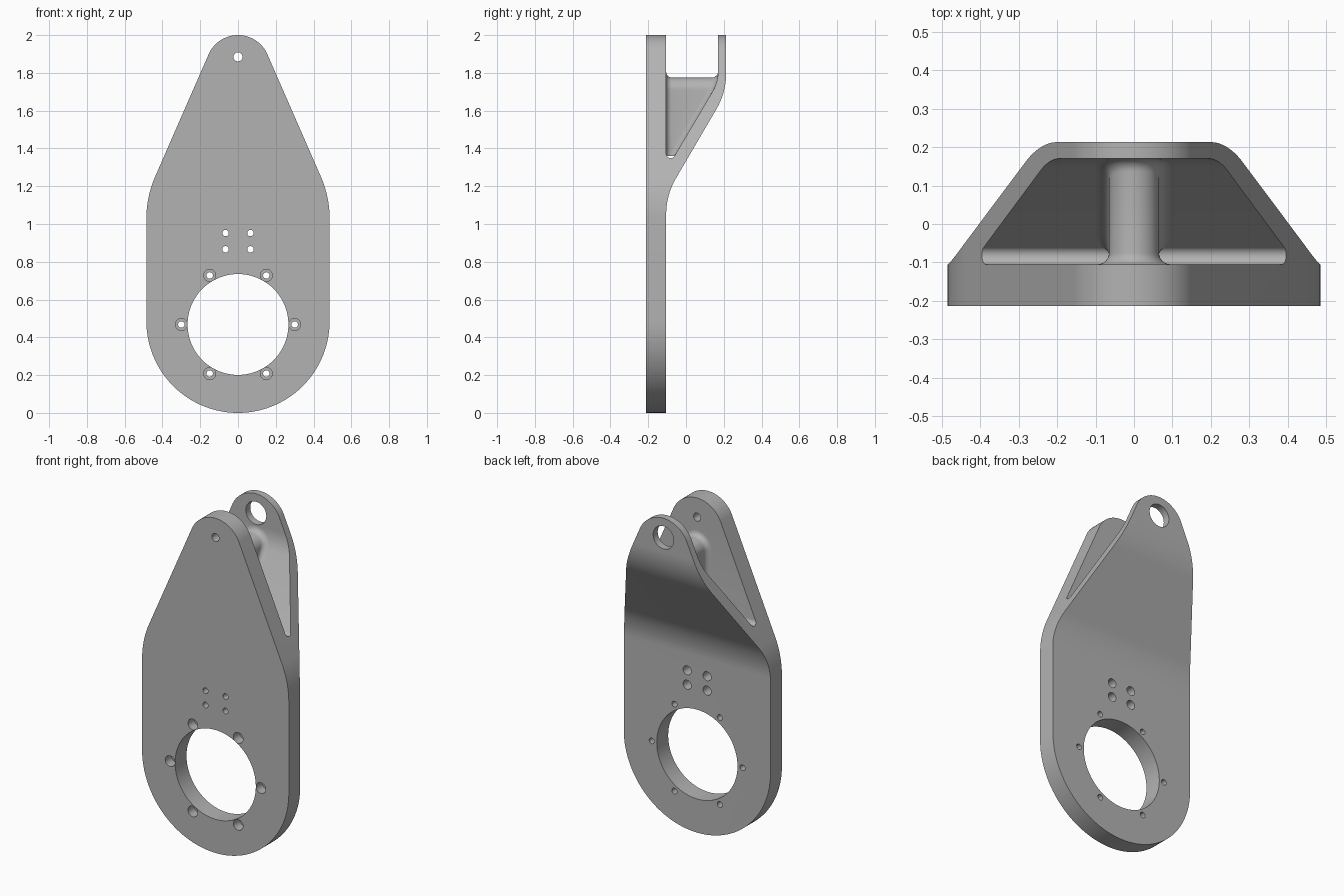
import bpy, bmesh
from math import sin, cos, radians, pi, hypot

cube = bpy.data.objects.get("Cube")
if cube:
    bpy.data.objects.remove(cube)

grey = bpy.data.materials.new("plain grey")
grey.use_nodes = True
grey.diffuse_color = (0.45, 0.45, 0.45, 1)
grey.node_tree.nodes["Principled BSDF"].inputs["Base Color"].default_value = grey.diffuse_color

FRONT, PLATE_BACK, TAB_BACK, TAB_FRONT = -0.213, -0.105, 0.213, 0.17


def arc(cx, cz, r, a0, a1, n=16):
    angles = [radians(a0 + (a1 - a0) * i / n) for i in range(n + 1)]
    return [(cx + r * cos(a), cz + r * sin(a)) for a in angles]


def make_object(name, bm):
    bmesh.ops.recalc_face_normals(bm, faces=bm.faces)
    mesh = bpy.data.meshes.new(name)
    bm.to_mesh(mesh)
    bm.free()
    mesh.materials.append(grey)
    ob = bpy.data.objects.new(name, mesh)
    bpy.context.collection.objects.link(ob)
    return ob


def prism(name, points, lo, hi, along):
    """Extrude a 2D profile (horizontal, z) along x or y."""
    bm = bmesh.new()
    place = (lambda p, d: (d, p[0], p[1])) if along == "x" else (lambda p, d: (p[0], d, p[1]))
    face = bm.faces.new([bm.verts.new(place(p, lo)) for p in points])
    ext = bmesh.ops.extrude_face_region(bm, geom=[face])["geom"]
    shift = (hi - lo, 0, 0) if along == "x" else (0, hi - lo, 0)
    bmesh.ops.translate(bm, vec=shift, verts=[v for v in ext if isinstance(v, bmesh.types.BMVert)])
    return make_object(name, bm)


def cut(target, tool, operation):
    tool.hide_render = True
    mod = target.modifiers.new("cut", "BOOLEAN")
    mod.operation, mod.solver, mod.object = operation, "EXACT", tool
    bpy.context.view_layer.objects.active = target
    bpy.ops.object.modifier_apply(modifier=mod.name)
    bpy.data.objects.remove(tool)


def drill(target, x, z, r, lo, hi, n=24):
    cut(target, prism("drill", arc(x, z, r, 0, 360, n)[:-1], lo, hi, "y"), "DIFFERENCE")


def smooth(ob):
    bpy.ops.object.select_all(action="DESELECT")
    ob.select_set(True)
    bpy.context.view_layer.objects.active = ob
    bpy.ops.object.shade_smooth_by_angle(angle=radians(30))


# Side profile: thick plate with a bent tab rising behind it
LEAN = 30.4
inner = arc(TAB_FRONT - 0.22, 1.811, 0.22, 0, -LEAN, 12) + arc(-0.081, 1.373, 0.024, -LEAN, -180, 14)
side = [(FRONT, -0.1), (PLATE_BACK, -0.1)]
side += arc(PLATE_BACK + 0.38, 1.05, 0.38, 180, 180 - LEAN)
side += arc(TAB_BACK - 0.38, 1.80, 0.38, -LEAN, 0)
side += [(TAB_BACK, 2.1), (TAB_FRONT, 2.1)] + inner
side += [(PLATE_BACK, 2.1), (FRONT, 2.1)]
body = prism("bracket_body", side, -0.6, 0.6, "x")

# Front outline: round bottom, straight flanks, tapering to a round top
half = arc(0, 0.485, 0.485, -90, 0, 40)
half += arc(0.485 - 0.55, 1.03, 0.55, 0, 23.6)
half += arc(0, 1.83, 0.17, 23.6, 90, 24)
outline = half + [(-x, z) for x, z in reversed(half[1:-1])]
cut(body, prism("outline", outline, -0.4, 0.4, "y"), "INTERSECT")

# Large bore with a ring of six counterbored screw holes
BORE_Z = 0.468
drill(body, 0, BORE_Z, 0.267, -0.4, 0, 80)
for x, z in arc(0, BORE_Z, 0.30, 0, 300, 5):
    drill(body, x, z, 0.017, -0.4, 0)
    drill(body, x, z, 0.032, -0.4, FRONT + 0.06)

# Four small holes, counterbored from the back
for x in (-0.066, 0.066):
    for z in (0.866, 0.952):
        drill(body, x, z, 0.017, -0.4, 0)
        drill(body, x, z, 0.027, PLATE_BACK - 0.06, 0)

# Pivot holes: small in the plate, large in the tab
drill(body, 0, 1.885, 0.024, -0.4, 0)
drill(body, 0, 1.885, 0.068, 0.1, 0.4, 40)
smooth(body)


# Round-topped rib bridging the gap, filleted into both walls
def tab_wall(z):
    if z >= inner[0][1]:
        return TAB_FRONT
    for (y1, z1), (y0, z0) in zip(inner, inner[1:]):
        if z0 <= z <= z1:
            return y0 + (y1 - y0) * (z - z0) / (z1 - z0)
    return PLATE_BACK


R, TOP = 0.065, 1.775
levels = [1.36 + (TOP - R - 1.36) * i / 10 for i in range(10)]
ring = [(R, z, 1, 0) for z in levels]
ring += [(x, z, x / R, (z - TOP + R) / R) for x, z in arc(0, TOP - R, R, 0, 180, 24)]
ring += [(-R, z, -1, 0) for z in reversed(levels)]
sweep = [radians(90 - 15 * i) for i in range(7)]
bm = bmesh.new()
rows = []
for x, z, nx, nz in ring:
    row = []
    gap = max(tab_wall(z) - PLATE_BACK, 0.002)
    f = min(0.03, gap / 2.2)
    stations = [(f * (1 - sin(a)), f * (1 - cos(a)), False) for a in sweep]
    stations += [(d, o, True) for d, o, _ in reversed(stations)]
    stations = [(-0.004, f, False)] + stations + [(-0.004, f, True)]
    for d, o, at_tab in stations:
        pz = z + nz * o
        y = tab_wall(pz) - d if at_tab else PLATE_BACK + d
        row.append(bm.verts.new((x + nx * o, y, pz)))
    rows.append(row)
for a, b in zip(rows, rows[1:]):
    for i in range(len(a) - 1):
        bm.faces.new((a[i], a[i + 1], b[i + 1], b[i]))
rib = make_object("centre_rib", bm)
# Make the open shell face outward at its crown
crown = max(rib.data.polygons, key=lambda p: p.center.z - abs(p.center.y - 0.03))
if crown.normal.z < 0:
    rib.data.flip_normals()
smooth(rib)
